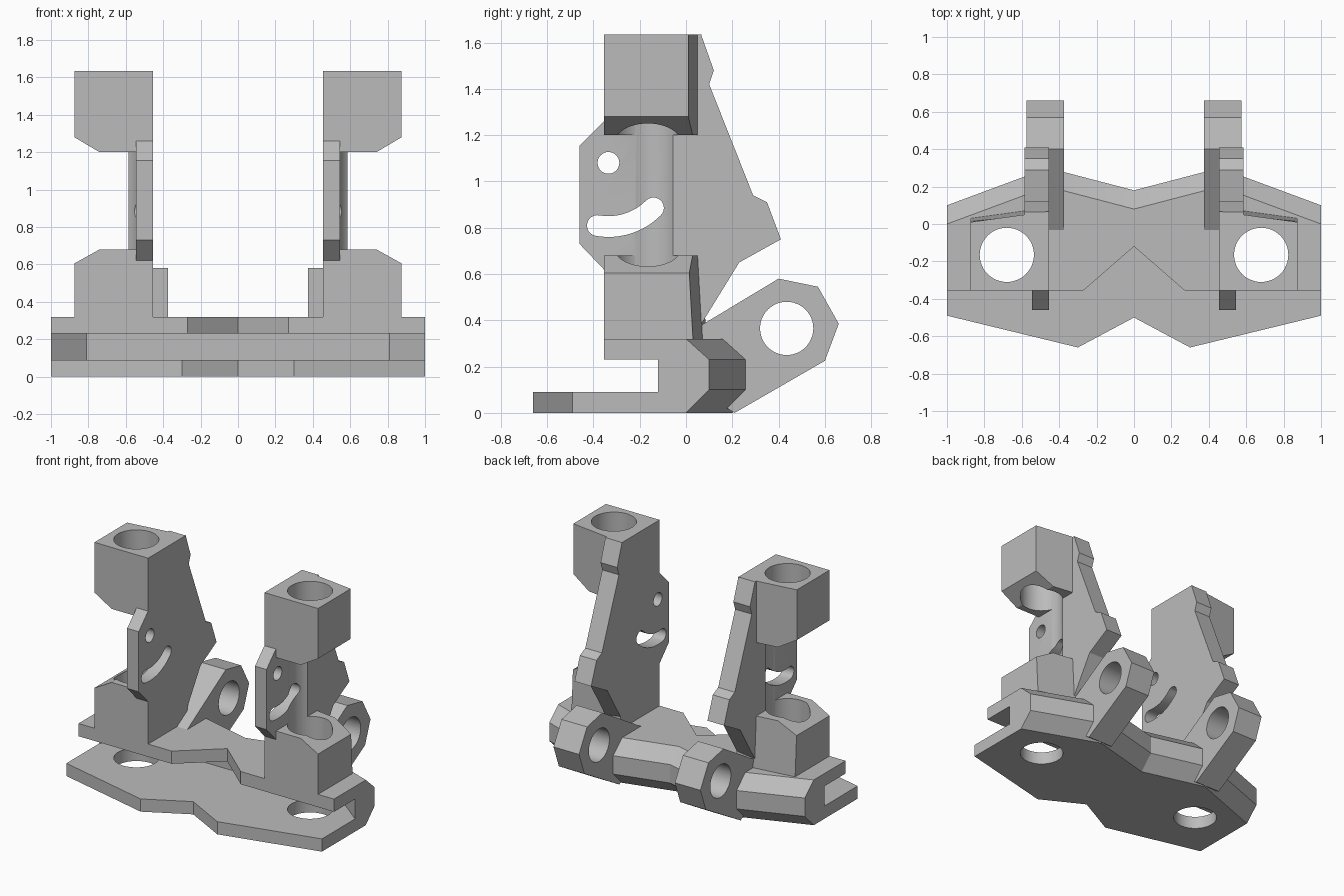
import bpy, bmesh, math
from mathutils import Vector

cube = bpy.data.objects.get("Cube")
if cube:
    bpy.data.objects.remove(cube, do_unlink=True)

grey = bpy.data.materials.new("plain_grey")
grey.use_nodes = True
colour = (0.5, 0.5, 0.5, 1)
grey.diffuse_color = colour
grey.node_tree.nodes["Principled BSDF"].inputs["Base Color"].default_value = colour


def finish(name, bm):
    """Turn a bmesh into a linked object with outward normals."""
    bmesh.ops.recalc_face_normals(bm, faces=bm.faces)
    mesh = bpy.data.meshes.new(name)
    bm.to_mesh(mesh)
    bm.free()
    mesh.materials.append(grey)
    obj = bpy.data.objects.new(name, mesh)
    bpy.context.collection.objects.link(obj)
    return obj


def loft(name, rings, cut=None):
    """Skin a row of equal rings; cut = (point, normal) trims one side."""
    bm = bmesh.new()
    rows = [[bm.verts.new(p) for p in ring] for ring in rings]
    n = len(rows[0])
    for r0, r1 in zip(rows, rows[1:]):
        for i in range(n):
            j = (i + 1) % n
            bm.faces.new((r0[i], r0[j], r1[j], r1[i]))
    bm.faces.new(rows[0])
    bm.faces.new(rows[-1])
    if cut:
        geom = bm.verts[:] + bm.edges[:] + bm.faces[:]
        bmesh.ops.bisect_plane(bm, geom=geom, plane_co=cut[0], plane_no=cut[1], clear_outer=True)
        bmesh.ops.holes_fill(bm, edges=[e for e in bm.edges if e.is_boundary])
    return finish(name, bm)


def prism(name, pts, axis, lo, hi, cut=None):
    """Extrude a flat profile along an axis."""
    place = {"x": lambda a, b, t: (t, a, b),
             "y": lambda a, b, t: (a, t, b),
             "z": lambda a, b, t: (a, b, t)}[axis]
    return loft(name, [[place(a, b, t) for a, b in pts] for t in (lo, hi)], cut)


def circle(a, b, r, n=48):
    return [(a + r * math.cos(math.tau * i / n), b + r * math.sin(math.tau * i / n)) for i in range(n)]


def combine(obj, other, operation):
    """Apply a boolean and discard the second object."""
    mod = obj.modifiers.new("boolean", "BOOLEAN")
    mod.operation, mod.object, mod.solver = operation, other, "EXACT"
    bpy.context.view_layer.objects.active = obj
    bpy.ops.object.modifier_apply(modifier=mod.name)
    bpy.data.objects.remove(other, do_unlink=True)


def smooth(obj):
    bm = bmesh.new()
    bm.from_mesh(obj.data)
    bmesh.ops.remove_doubles(bm, verts=bm.verts, dist=0.0001)
    bmesh.ops.dissolve_limit(bm, angle_limit=0.01, verts=bm.verts, edges=bm.edges)
    bm.to_mesh(obj.data)
    bm.free()
    bpy.ops.object.select_all(action="DESELECT")
    obj.select_set(True)
    bpy.context.view_layer.objects.active = obj
    bpy.ops.object.shade_smooth_by_angle(angle=math.radians(20))


def mirrored(obj, name):
    copy = obj.copy()
    copy.data = obj.data.copy()
    copy.name = name
    for v in copy.data.vertices:
        v.co.x = -v.co.x
    copy.data.flip_normals()
    bpy.context.collection.objects.link(copy)
    return copy


def both_sides(half):
    """Complete a left-hand outline with its mirror image."""
    return half + [(-x, y) for x, y in reversed(half) if x != 0]


BORE = (0.68, -0.165, 0.145)

# Base: chamfered back, zigzag in plan
rings = []
for x, b in ((-1, 0.1), (-0.46, 0.3), (0, 0.18), (0.46, 0.3), (1, 0.1)):
    rings.append([(x, y, z) for y, z in ((-0.7, 0), (b - 0.1, 0), (b, 0.1),
                                         (b, 0.23), (b - 0.1, 0.32), (-0.7, 0.32))])
base = loft("base", rings)

# Base cuts: pointed front plate, slot and notched upper slab
lower = both_sides([(0, -0.5), (0.3, -0.66), (1, -0.49), (1.1, -0.466), (1.1, -0.9)])
slot = both_sides([(0.81, 0.03), (1, -0.12), (1.1, -0.2), (1.1, -0.9)])
upper = both_sides([(0, -0.12), (0.27, -0.355), (1.1, -0.355), (1.1, -0.9)])
for outline, lo, hi in ((lower, -0.1, 0.15), (slot, 0.09, 0.23), (upper, 0.16, 0.5)):
    combine(base, prism("cutter", outline, "z", lo, hi), "DIFFERENCE")
for s in (1, -1):
    combine(base, prism("cutter", circle(s * BORE[0], *BORE[1:]), "z", -0.2, 0.6), "DIFFERENCE")
smooth(base)

# Post: thick arm plate
post = prism("left_post", [(-0.165, 0.32), (-0.165, 1.635), (0.065, 1.635), (0.12, 1.48),
                           (0.1, 1.42), (0.29, 0.94), (0.35, 0.91), (0.41, 0.75),
                           (0.23, 0.65), (0.07, 0.39), (0.028, 0.32)], "x", 0.455, 0.585)
# Post: thin front wing
wing = prism("wing", [(-0.46, 0.73), (-0.46, 1.155), (-0.355, 1.26), (-0.1, 1.26),
                      (-0.1, 0.62), (-0.355, 0.62)], "x", 0.455, 0.545)
# Post: lower and upper clamp blocks with slanted backs
corner = Vector((0.875, 0.01, 0.68))
along = Vector((-0.29, 0.04, 0))
lean = Vector((0, 0.02, -0.36))
low = prism("low_block", [(0.455, 0.32), (0.875, 0.32), (0.875, 0.605), (0.74, 0.68), (0.455, 0.68)],
            "y", -0.355, 0.2, (corner, lean.cross(along)))
top = prism("top_block", [(0.455, 1.635), (0.875, 1.635), (0.875, 1.28), (0.74, 1.2), (0.455, 1.2)],
            "y", -0.355, 0.2, (corner, Vector((0.04, 0.29, 0))))
for part in (wing, low, top):
    combine(post, part, "UNION")

# Post cuts: rod bore, pivot hole and curved adjusting slot
py, pz, reach, half = -0.335, 1.08, 0.275, 0.045
a0, a1 = math.radians(-100), math.radians(-45)
steps = 12


def arc(cy, cz, r, start, end):
    return [(cy + r * math.cos(start + (end - start) * i / steps),
             cz + r * math.sin(start + (end - start) * i / steps)) for i in range(steps + 1)]


def on_path(a):
    return py + reach * math.cos(a), pz + reach * math.sin(a)


curve = arc(py, pz, reach + half, a0, a1)
curve += arc(*on_path(a1), half, a1, a1 + math.pi)[1:]
curve += arc(py, pz, reach - half, a1, a0)[1:]
curve += arc(*on_path(a0), half, a0 + math.pi, a0 + math.tau)[1:-1]
combine(post, prism("cutter", circle(*BORE), "z", 0.1, 1.8), "DIFFERENCE")
combine(post, prism("cutter", circle(py, pz, 0.047, 32), "x", 0.3, 0.8), "DIFFERENCE")
combine(post, prism("cutter", curve, "x", 0.3, 0.8), "DIFFERENCE")
smooth(post)
mirrored(post, "right_post")

# Rear lugs
lug = prism("left_lug", [(-0.04, 0.315), (0.4, 0.58), (0.57, 0.545), (0.66, 0.385), (0.6, 0.225),
                         (0.21, 0), (0.05, 0.1), (0.05, 0.28)], "x", 0.375, 0.575)
combine(lug, prism("cutter", circle(0.435, 0.365, 0.115), "x", 0.2, 0.8), "DIFFERENCE")
smooth(lug)
mirrored(lug, "right_lug")
